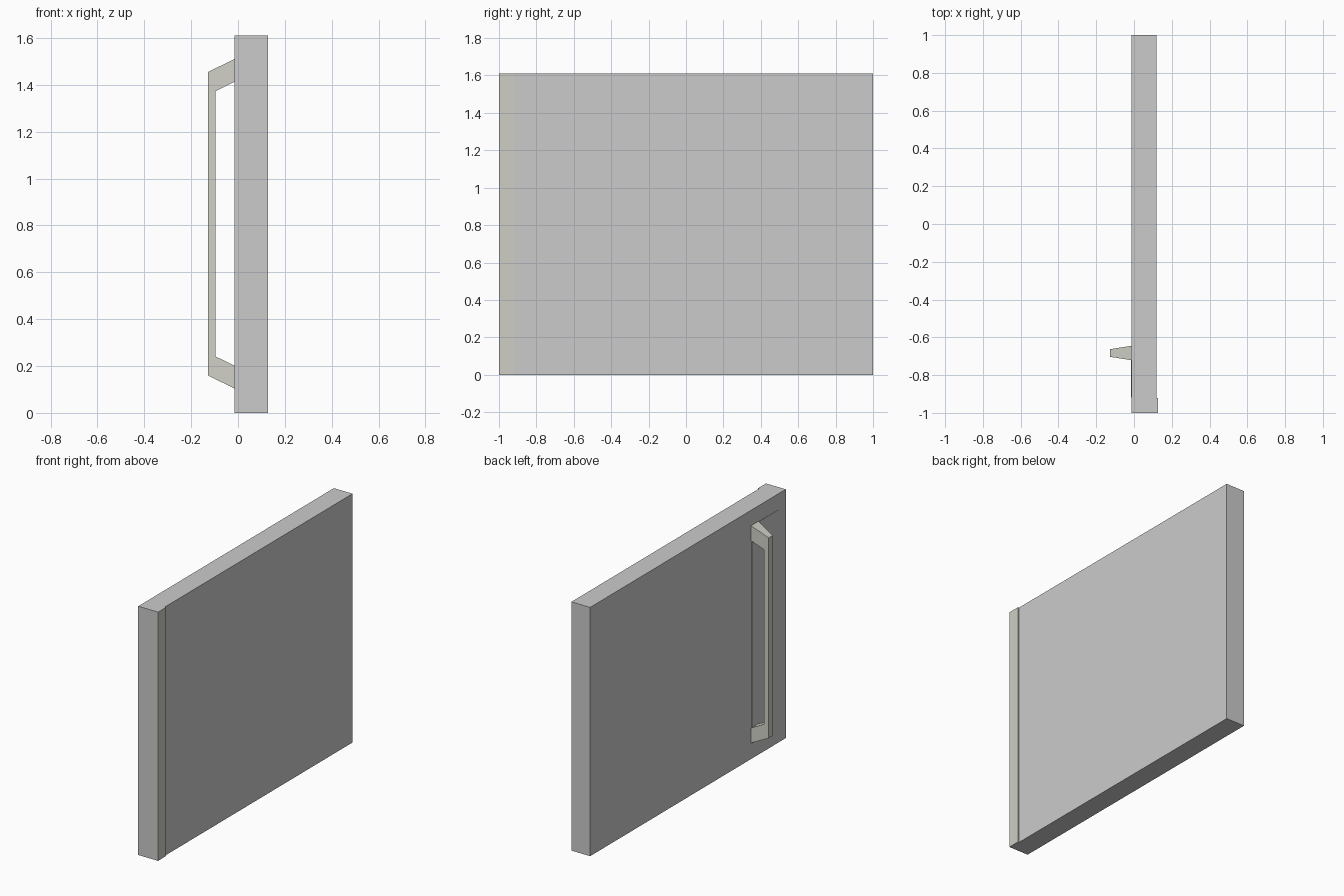
import bpy, bmesh

if "Cube" in bpy.data.objects:
    bpy.data.objects.remove(bpy.data.objects["Cube"])

H = 1.61

def finish(name, bm, mat=None):
    bmesh.ops.recalc_face_normals(bm, faces=bm.faces)
    me = bpy.data.meshes.new(name)
    bm.to_mesh(me)
    bm.free()
    ob = bpy.data.objects.new(name, me)
    bpy.context.collection.objects.link(ob)
    if mat:
        me.materials.append(mat)
    return ob

def box(name, x, y, z, mat=None):
    bm = bmesh.new()
    bmesh.ops.create_cube(bm, size=1)
    for v in bm.verts:
        for i, (lo, hi) in enumerate((x, y, z)):
            v.co[i] = lo if v.co[i] < 0 else hi
    return finish(name, bm, mat)

metal = bpy.data.materials.new("trim_grey")
metal.diffuse_color = (0.62, 0.62, 0.56, 1)
metal.use_nodes = True
metal.node_tree.nodes["Principled BSDF"].inputs["Base Color"].default_value = metal.diffuse_color

# Door slab, edge strip and thin plate beside the handle
box("door_panel", (-0.014, 0.12), (-1, 1), (0, H))
box("edge_strip", (0.12, 0.128), (-1, -0.92), (0, H), metal)
box("handle_plate", (-0.016, -0.014), (-0.918, -0.65), (0.10, 1.507))

# Handle: C-shaped side profile, mirrored top to bottom, tapering outwards
X0, X1 = -0.014, -0.128
half = [(X0, 1.51), (X1, 1.455), (-0.096, 1.373), (X0, 1.413)]
low = [(x, 2 * 0.807 - z) for x, z in half]
profile = [half[0], half[1], low[1], low[0], low[3], low[2], half[2], half[3]]
bm = bmesh.new()
sides = []
for s in (-1, 1):
    sides.append([bm.verts.new((x, -0.683 + s * (0.038 - 0.018 * (x - X0) / (X1 - X0)), z))
                  for x, z in profile])
    bm.faces.new(sides[-1])
n = len(profile)
for i in range(n):
    j = (i + 1) % n
    bm.faces.new((sides[0][i], sides[0][j], sides[1][j], sides[1][i]))
finish("pull_handle", bm, metal)
